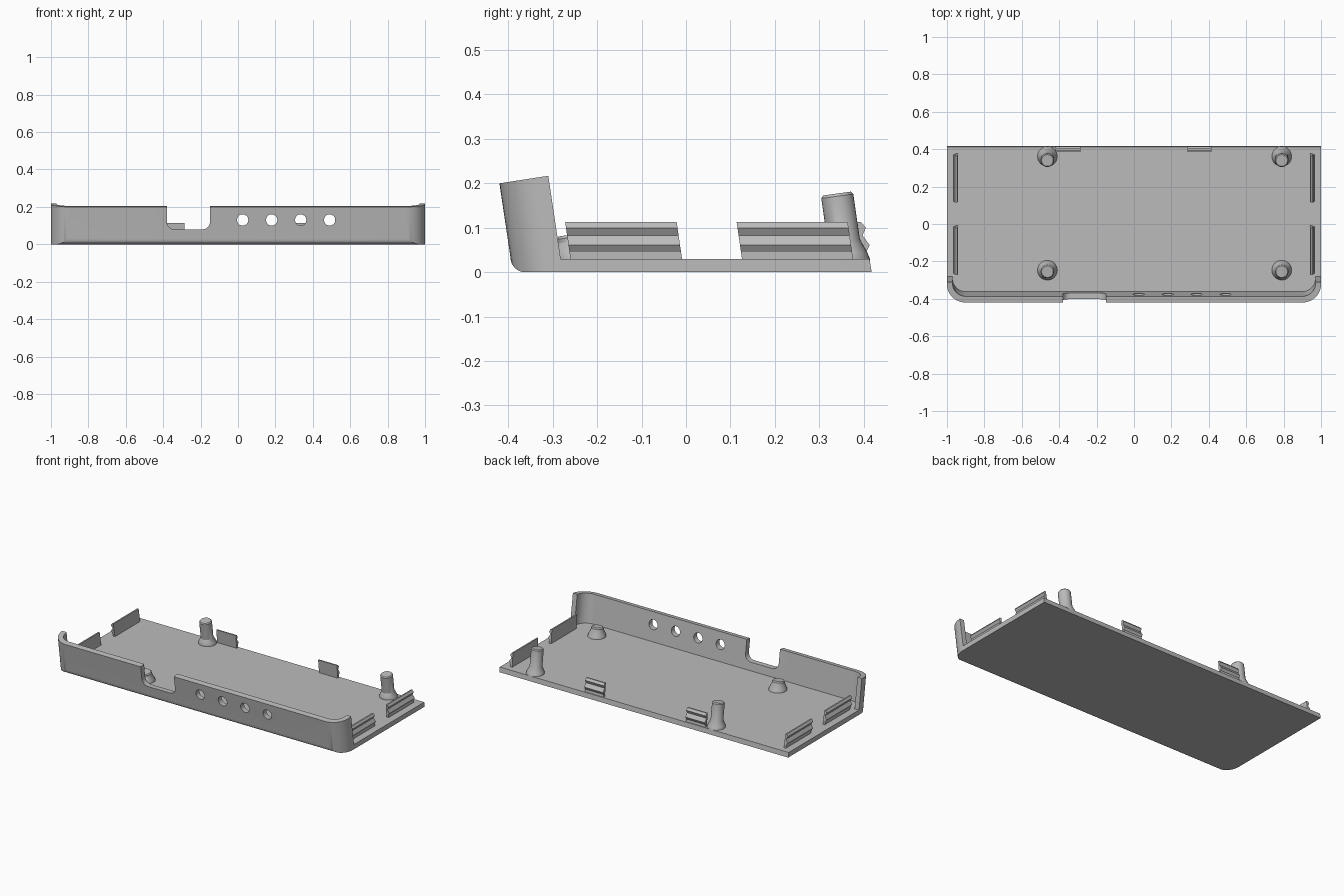
import bpy
import bmesh
import math
from mathutils import Vector

if "Cube" in bpy.data.objects:
    bpy.data.objects.remove(bpy.data.objects["Cube"], do_unlink=True)

LEAN = -0.145   # everything upright leans toward the front
FLOOR = 0.03    # top of the base plate

plastic = bpy.data.materials.new("grey_plastic")
plastic.use_nodes = True
GREY = (0.5, 0.5, 0.5, 1)
plastic.diffuse_color = GREY
plastic.node_tree.nodes["Principled BSDF"].inputs["Base Color"].default_value = GREY


def loft(name, rings):
    """Closed solid skinned over rings of equal point count."""
    bm = bmesh.new()
    loops = [[bm.verts.new(p) for p in ring] for ring in rings]
    n = len(loops[0])
    for low, high in zip(loops, loops[1:]):
        for i in range(n):
            j = (i + 1) % n
            bm.faces.new((low[i], low[j], high[j], high[i]))
    bm.faces.new(loops[0][::-1])
    bm.faces.new(loops[-1])
    bmesh.ops.recalc_face_normals(bm, faces=bm.faces)
    mesh = bpy.data.meshes.new(name)
    bm.to_mesh(mesh)
    bm.free()
    mesh.materials.append(plastic)
    obj = bpy.data.objects.new(name, mesh)
    bpy.context.collection.objects.link(obj)
    return obj


def arc(cx, cy, r, start, end, steps=10):
    angles = [math.radians(start + (end - start) * i / steps) for i in range(steps + 1)]
    return [(cx + r * math.cos(a), cy + r * math.sin(a)) for a in angles]


def select_only(obj):
    bpy.ops.object.select_all(action="DESELECT")
    obj.select_set(True)
    bpy.context.view_layer.objects.active = obj


def carve(obj, tool, operation="DIFFERENCE"):
    select_only(obj)
    mod = obj.modifiers.new("carve", "BOOLEAN")
    mod.object = tool
    mod.operation = operation
    mod.solver = "EXACT"
    bpy.ops.object.modifier_apply(modifier=mod.name)
    bpy.data.objects.remove(tool, do_unlink=True)


def smooth(obj):
    select_only(obj)
    bpy.ops.object.shade_smooth_by_angle(angle=math.radians(30))


def leaning_tray(name, half, front, radius, low, high):
    """Plan outline with rounded front corners, extruded along the lean."""
    plan = arc(-half + radius, front + radius, radius, 180, 270)
    plan += arc(half - radius, front + radius, radius, 270, 360)
    plan += [(half, 0.7), (-half, 0.7)]
    return loft(name, [[(x, y + LEAN * z, z) for x, y in plan] for z in (low, high)])


def front_cutter(name, outline):
    return loft(name, [[(x, y, z) for x, z in outline] for y in (-0.6, -0.34)])


# Base plate and front wall: side profile trimmed to the plan, then hollowed
profile = [(0.418, 0)] + arc(-0.362, 0.033, 0.033, 270, 180, 8)
profile += [(-0.42, 0.2), (-0.31, 0.217), (-0.282, FLOOR), (0.413, FLOOR)]
shell = loft("base_and_front_wall", [[(x, y, z) for y, z in profile] for x in (-1.2, 1.2)])
carve(shell, leaning_tray("outer_shape", 1, -0.391, 0.1, -0.1, 0.4), "INTERSECT")
carve(shell, leaning_tray("inner_shape", 0.97, -0.357, 0.07, FLOOR, 0.4))

# Connector notch and round openings in the front wall
notch = [(-0.38, 0.4)] + arc(-0.34, 0.12, 0.04, 180, 270, 8)
notch += arc(-0.19, 0.12, 0.04, 270, 360, 8) + [(-0.15, 0.4)]
carve(shell, front_cutter("notch_cutter", notch))
for x in (0.025, 0.18, 0.335, 0.49):
    carve(shell, front_cutter("hole_cutter", arc(x, 0.13, 0.03, 0, 352.5, 47)))
smooth(shell)


# Leaning support pegs with flared feet
def peg(name, x, y, top):
    sections = [(FLOOR - 0.005, 0.053), (FLOOR, 0.053), (0.045, 0.049), (0.07, 0.036),
                (top - 0.006, 0.036), (top, 0.031)]
    rings = []
    for z, r in sections:
        tilt = 0.14 if z > 0.05 else 0
        rings.append([(x + u, y + v + LEAN * (z - FLOOR), z + tilt * v)
                      for u, v in arc(0, 0, r, 0, 348.75, 31)])
    smooth(loft(name, rings))


for side, x in (("right", -0.463), ("left", 0.79)):
    peg("front_peg_" + side, x, -0.247, 0.085)
    peg("back_peg_" + side, x, 0.361, 0.177)

# Snap clips: thin upright strips with a grooved outer face (outward offset, height)
CLIP = [(0, 0.025), (0.014, 0.025), (0.014, 0.046), (0.024, 0.061), (0.011, 0.083),
        (0.021, 0.1), (0.012, 0.113), (0.003, 0.113)]

for name, sign in (("right", -1), ("left", 1)):
    for place, start, end in (("front", -0.26, -0.009), ("back", 0.126, 0.376)):
        loft(f"{place}_side_clip_{name}",
             [[(sign * (0.94 + d), y + LEAN * (z - FLOOR), z) for d, z in CLIP]
              for y in (start, end)])

for name, start, end in (("right", -0.42, -0.285), ("left", 0.285, 0.415)):
    loft("back_clip_" + name,
         [[(x, 0.394 + d + LEAN * (z - FLOOR), z) for d, z in CLIP] for x in (start, end)])
